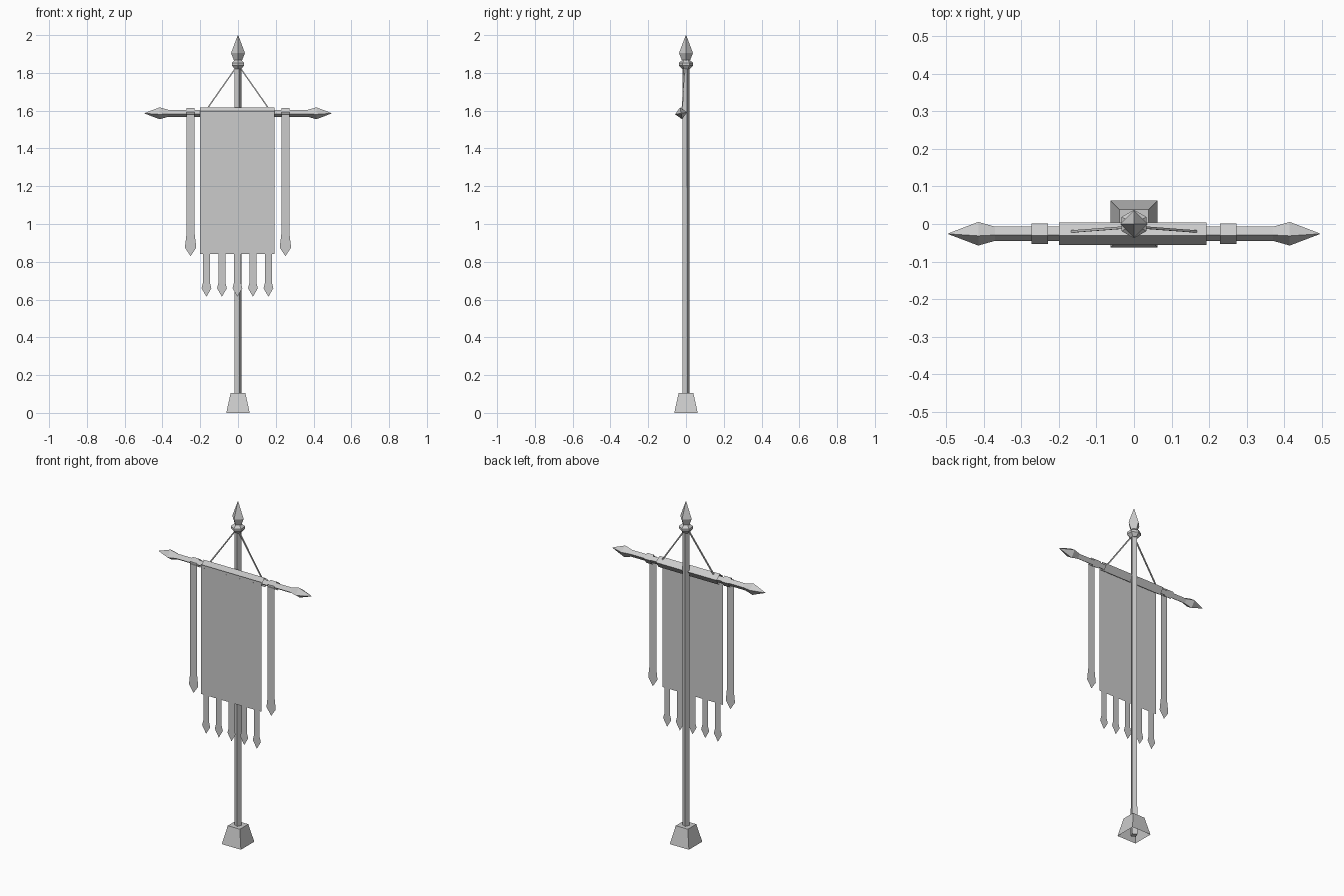
import bpy, math
from mathutils import Vector, Matrix

if "Cube" in bpy.data.objects:
    bpy.data.objects.remove(bpy.data.objects["Cube"])

grey = bpy.data.materials.new("plain_grey")
grey.diffuse_color = (0.6, 0.6, 0.6, 1)
grey.use_nodes = True
grey.node_tree.nodes["Principled BSDF"].inputs["Base Color"].default_value = grey.diffuse_color


def make(name, verts, faces):
    mesh = bpy.data.meshes.new(name)
    mesh.from_pydata([tuple(v) for v in verts], [], faces)
    mesh.materials.append(grey)
    obj = bpy.data.objects.new(name, mesh)
    bpy.context.collection.objects.link(obj)
    return obj


def lathe(name, profile, sides, turn=0, start=(0, 0, 0), axis=(0, 0, 1), caps=True):
    """Faceted solid from (distance, radius) pairs along an axis."""
    rot = Vector((0, 0, 1)).rotation_difference(Vector(axis)).to_matrix()
    verts, faces = [], []
    for d, r in profile:
        for i in range(sides):
            a = math.radians(turn) + math.tau * i / sides
            verts.append(rot @ Vector((r * math.cos(a), r * math.sin(a), d)) + Vector(start))
    for k in range(len(profile) - 1):
        for i in range(sides):
            j = (i + 1) % sides
            faces.append((k * sides + i, k * sides + j, (k + 1) * sides + j, (k + 1) * sides + i))
    if caps:
        faces.append(tuple(reversed(range(sides))))
        faces.append(tuple(range(len(verts) - sides, len(verts))))
    return make(name, verts, faces)


def ribbon(name, x, y, top, neck, flare, tip, half, wide):
    """Flat strip ending in an arrow-shaped point."""
    pts = [(-half, top), (-half, neck), (-wide, flare), (0, tip),
           (wide, flare), (half, neck), (half, top)]
    return make(name, [(x + a, y, z) for a, z in pts], [tuple(range(7))])


# Foot (open underneath) with a flat top
r2 = math.sqrt(2)
foot = lathe("foot", [(0, 0.062 * r2), (0.105, 0.039 * r2)], 4, 45, caps=False)
make("foot_top", [(-.039, -.039, .105), (.039, -.039, .105), (.039, .039, .105), (-.039, .039, .105)],
     [(0, 1, 2, 3)])

# Square pole, slightly turned
lathe("pole", [(0, 0.02), (1.83, 0.019)], 4, 20)

# Collar and spearhead on top of the pole
lathe("collar", [(1.82, 0.02), (1.84, 0.038), (1.853, 0.038), (1.868, 0.02)], 6, 30)
lathe("spearhead", [(1.862, 0.02), (1.905, 0.037), (2.0, 0.001)], 4, 0)

# Crossbar with pointed ends
BAR_Y, BAR_Z, TILT = -0.026, 1.586, 10
lathe("crossbar",
      [(-0.495, 0.001), (-0.415, 0.032), (-0.37, 0.019), (0.37, 0.019), (0.415, 0.032), (0.495, 0.001)],
      4, TILT, (0, BAR_Y, BAR_Z), (1, 0, 0))

# Sleeve of the banner around the bar, and the hanging cloth
LEFT, RIGHT = -0.2, 0.193
lathe("banner_sleeve", [(LEFT, 0.0305), (RIGHT, 0.0305)], 4, TILT, (0, BAR_Y, BAR_Z), (1, 0, 0), caps=False)
make("banner_cloth", [(LEFT, -.056, .84), (RIGHT, -.056, .84), (RIGHT, -.056, 1.597), (LEFT, -.056, 1.597)],
     [(0, 1, 2, 3)])

# Pointed tails along the lower edge
for i in range(5):
    ribbon("banner_tail", -0.167 + 0.082 * i, -0.056, 0.84, 0.69, 0.66, 0.615, 0.018, 0.026)

# Side ribbons, each folded over the bar
for s in (-1, 1):
    x = 0.251 * s
    ribbon("side_ribbon", x, -0.052, 1.594, 0.945, 0.875, 0.83, 0.022, 0.03)
    fold = [(-0.052, 1.594), (-0.026, 1.615), (-0.001, 1.584), (-0.03, 1.56)]
    lathe("ribbon_loop", [(x - 0.022, 0.0275), (x + 0.022, 0.0275)], 4, TILT,
          (0, BAR_Y, BAR_Z), (1, 0, 0), caps=False)

# Cords from the collar to the crossbar
for s in (-1, 1):
    a, b = Vector((0.165 * s, -0.02, 1.608)), Vector((0.008 * s, -0.008, 1.832))
    lathe("cord", [(0, 0.0045), ((b - a).length, 0.0045)], 4, 45, a, b - a)
